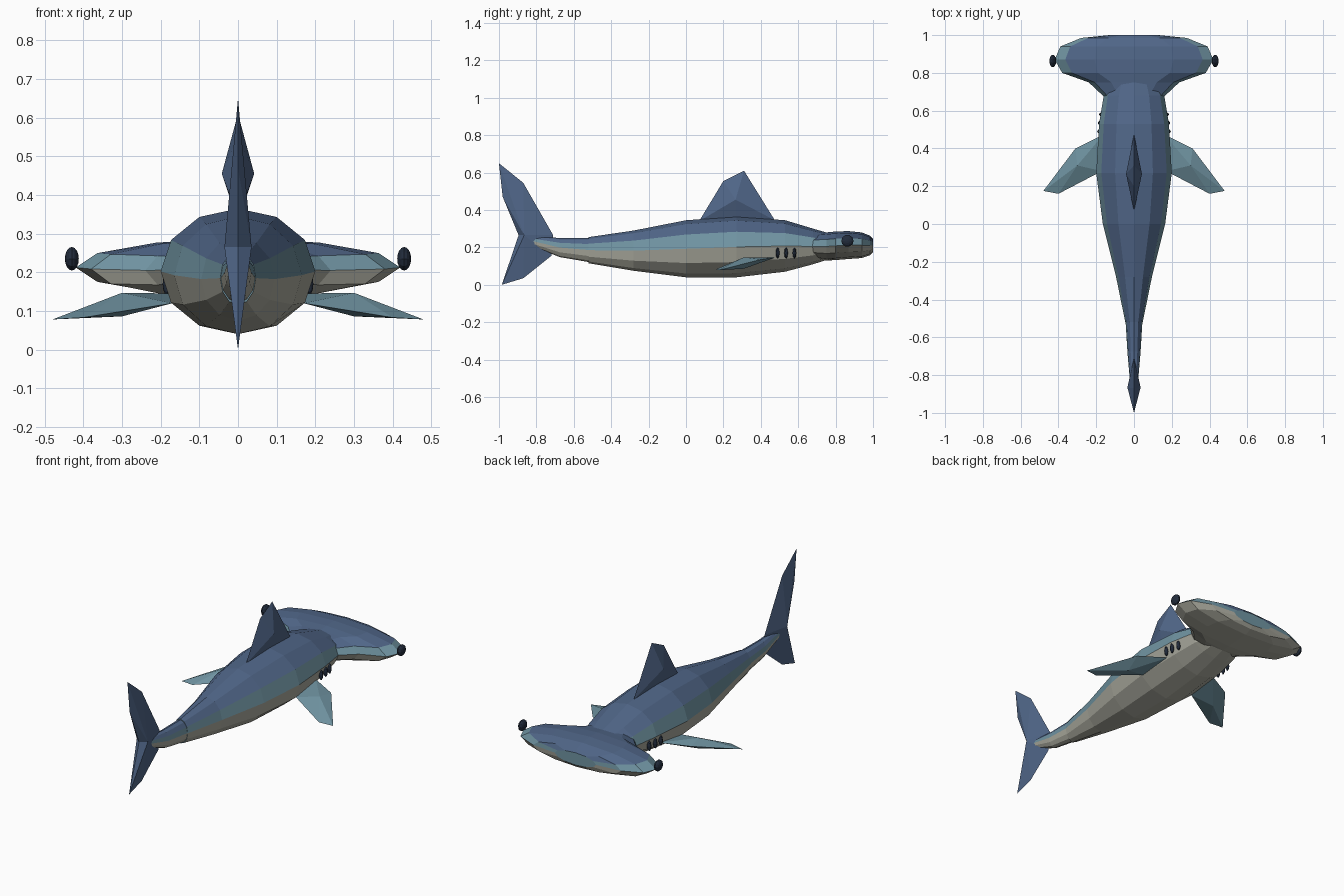
import bpy, bmesh, math
from mathutils import Matrix

if "Cube" in bpy.data.objects:
    bpy.data.objects.remove(bpy.data.objects["Cube"])


def srgb(r, g, b):
    f = lambda c: (c / 255 / 12.92) if c < 10 else ((c / 255 + 0.055) / 1.055) ** 2.4
    return (f(r), f(g), f(b), 1.0)


def material(name, rgb):
    m = bpy.data.materials.new(name)
    m.diffuse_color = srgb(*rgb)
    m.use_nodes = True
    m.node_tree.nodes["Principled BSDF"].inputs["Base Color"].default_value = m.diffuse_color
    return m


BLUE = material("back blue", (80, 102, 136))
TEAL = material("side teal", (112, 148, 162))
PALE = material("belly grey", (172, 172, 160))
DARK = material("eye navy", (34, 44, 60))


def finish(name, bm, mats):
    bmesh.ops.recalc_face_normals(bm, faces=bm.faces)
    me = bpy.data.meshes.new(name)
    bm.to_mesh(me)
    bm.free()
    for m in mats:
        me.materials.append(m)
    ob = bpy.data.objects.new(name, me)
    bpy.context.collection.objects.link(ob)
    return ob


def loft(name, rings, n=12):
    """Elliptical rings (y, half width, low z, high z); colour by angle round the ring."""
    bm = bmesh.new()
    loops = []
    for y, w, lo, hi in rings:
        c, h = (lo + hi) / 2, (hi - lo) / 2
        loops.append([bm.verts.new((w * math.cos(2 * math.pi * i / n), y,
                                    c + h * math.sin(2 * math.pi * i / n))) for i in range(n)])
    for a, b in zip(loops, loops[1:]):
        for i in range(n):
            j = (i + 1) % n
            f = bm.faces.new((a[i], a[j], b[j], b[i]))
            s = math.sin(2 * math.pi * (i + 0.5) / n)
            f.material_index = 2 if s < 0 else (1 if s < 0.4 else 0)
    for cap in (loops[0], loops[-1]):
        bm.faces.new(cap).material_index = 1
    return finish(name, bm, (BLUE, TEAL, PALE))


def fin(name, outline, peaks, mat, sx=1):
    """Thin-edged fin: outline fanned to a raised point on each side."""
    bm = bmesh.new()
    rim = [bm.verts.new((sx * x, y, z)) for x, y, z in outline]
    for x, y, z in peaks:
        p = bm.verts.new((sx * x, y, z))
        for a, b in zip(rim, rim[1:] + rim[:1]):
            bm.faces.new((a, b, p))
    return finish(name, bm, (mat,))


def blob(name, centre, size, u=10, v=8):
    """Small faceted ellipsoid with poles along x."""
    bm = bmesh.new()
    bmesh.ops.create_uvsphere(bm, u_segments=u, v_segments=v, radius=1,
                              matrix=Matrix.Rotation(math.pi / 2, 4, 'Y'))
    bmesh.ops.scale(bm, vec=size, verts=bm.verts)
    bmesh.ops.translate(bm, vec=centre, verts=bm.verts)
    return finish(name, bm, (DARK,))


# Trunk, tail stem and hammer head
loft("body", [(-0.52, 0.046, 0.115, 0.255), (-0.28, 0.095, 0.075, 0.29),
              (0.0, 0.165, 0.04, 0.345), (0.27, 0.20, 0.04, 0.365),
              (0.53, 0.185, 0.07, 0.345), (0.68, 0.16, 0.11, 0.30),
              (0.75, 0.13, 0.132, 0.28)])
loft("tail_stem", [(-0.83, 0.022, 0.21, 0.262), (-0.675, 0.035, 0.148, 0.25),
                   (-0.51, 0.045, 0.12, 0.25)])
loft("hammer_head", [(0.675, 0.16, 0.14, 0.272), (0.75, 0.24, 0.13, 0.28),
                     (0.80, 0.38, 0.132, 0.285), (0.87, 0.42, 0.138, 0.287),
                     (0.94, 0.39, 0.143, 0.28), (0.985, 0.28, 0.158, 0.262),
                     (1.0, 0.13, 0.175, 0.245)])

# Dorsal and tail fins
dorsal = [(0.07, 0.34), (0.2, 0.555), (0.31, 0.61), (0.475, 0.345), (0.27, 0.33)]
fin("dorsal_fin", [(0, y, z) for y, z in dorsal],
    [(s * 0.042, 0.265, 0.455) for s in (1, -1)], BLUE)
tail = [(-1.0, 0.65), (-0.87, 0.545), (-0.71, 0.265), (-0.72, 0.155), (-0.87, 0.035),
        (-0.985, 0.0), (-0.895, 0.265), (-0.98, 0.47)]
fin("tail_fin", [(0, y, z) for y, z in tail],
    [(s * 0.035, -0.865, 0.265) for s in (1, -1)], BLUE)

# Paired parts: side fins, eyes and gill slits
for side, s in (("right", 1), ("left", -1)):
    fin("side_fin_" + side,
        [(0.16, 0.475, 0.145), (0.31, 0.40, 0.135), (0.48, 0.175, 0.078),
         (0.40, 0.16, 0.083), (0.17, 0.28, 0.12)],
        [(0.30, 0.31, 0.147), (0.30, 0.31, 0.086)], TEAL, s)
    blob("eye_" + side, (s * 0.43, 0.863, 0.235), (0.018, 0.033, 0.032))
    for k, (y, x) in enumerate(((0.49, 0.183), (0.535, 0.18), (0.58, 0.173))):
        blob(f"gill_{side}_{k + 1}", (s * x, y, 0.17), (0.012, 0.01, 0.03), 8, 6)
